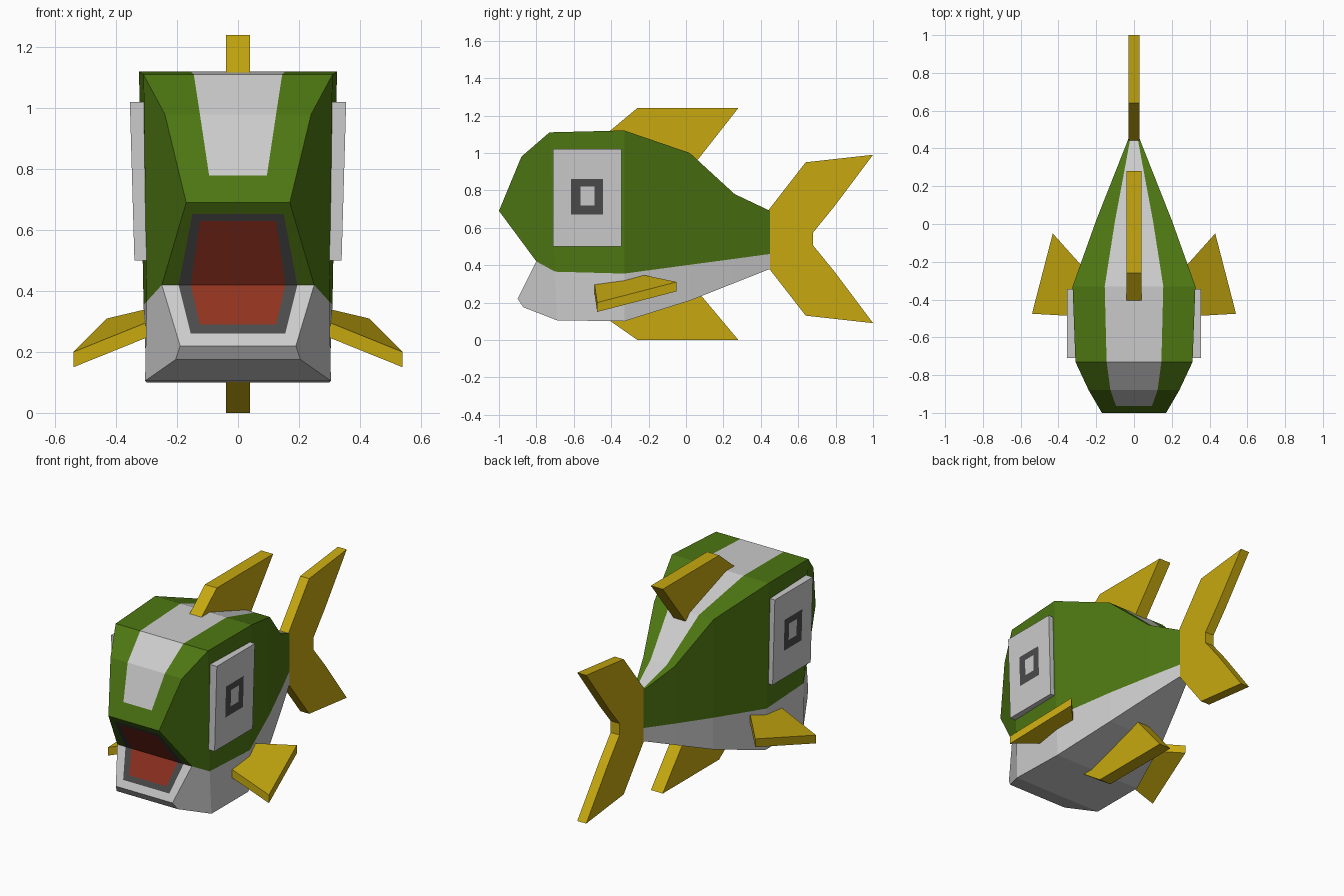
import bpy, bmesh

if "Cube" in bpy.data.objects:
    bpy.data.objects.remove(bpy.data.objects["Cube"])

COLOURS = {"green": (.074, .181, .006), "grey": (.8, .8, .8), "dark": (.07, .07, .072),
           "red": (.28, .032, .014), "yellow": (.57, .397, .005)}
MATS = {}
for key, rgb in COLOURS.items():
    MATS[key] = bpy.data.materials.new(key)
    MATS[key].diffuse_color = (*rgb, 1)


def build(name, polys):
    """Make one welded object from (points, colour) polygons."""
    bm = bmesh.new()
    keys = list(dict.fromkeys(c for _, c in polys))
    for pts, colour in polys:
        bm.faces.new([bm.verts.new(p) for p in pts]).material_index = keys.index(colour)
    bmesh.ops.remove_doubles(bm, verts=bm.verts, dist=1e-4)
    bmesh.ops.recalc_face_normals(bm, faces=bm.faces)
    me = bpy.data.meshes.new(name)
    bm.to_mesh(me)
    bm.free()
    for k in keys:
        me.materials.append(MATS[k])
    ob = bpy.data.objects.new(name, me)
    bpy.context.collection.objects.link(ob)


def flip(pts):
    return [(-x, y, z) for x, y, z in pts]


def strip(a, b, colour, closed=False):
    """Quads between two matching point rows."""
    n = len(a)
    return [([a[i], a[(i + 1) % n], b[(i + 1) % n], b[i]], colour)
            for i in range(n if closed else n - 1)]


def panel(start, end, layers):
    """Flat tapering panel with nested coloured bands; layer = (w0, w1, reach, colour)."""
    rows = []
    for w0, w1, t, _ in layers:
        y, z = (s + (e - s) * t for s, e in zip(start, end))
        rows.append([(-w0, *start), (-w1, y, z), (w1, y, z), (w0, *start)])
    out = []
    for a, b, layer in zip(rows, rows[1:], layers):
        out += strip(a, b, layer[3])
    return out + [(rows[-1], layers[-1][3])]


def prism(a, b, colour):
    return [(a, colour), (b, colour)] + strip(a, b, colour, True)


def fin(name, profile, hw):
    build(name, prism([(-hw, y, z) for y, z in profile],
                      [(hw, y, z) for y, z in profile], "yellow"))


# body lines, each (half width, y, z): back edge, back stripe, waist, keel
back = [(.24, -.88, .98), (.31, -.73, 1.11), (.325, -.33, 1.12),
        (.2, .02, 1.0), (.105, .26, .78), (.03, .45, .69)]
stripe = [(w, y, z) for w, (_, y, z) in zip((.125, .145, .155, .1, .055, .02), back)]
waist = [(.25, -.8, .42), (.30, -.7, .365), (.31, -.33, .355),
         (.195, .02, .402), (.105, .26, .434), (.03, .45, .46)]
keel = [(.19, -.9, .22), (.205, -.87, .175), (.305, -.69, .105), (.30, -.33, .10),
        (.195, .02, .21), (.105, .26, .305), (.03, .45, .38)]
lip = (.17, -1, .69)

# flanks and back, mirrored
half = strip(back, stripe, "green")
half += strip(back[1:], waist[1:], "green") + strip(waist[1:], keel[2:], "grey")
half += [([lip, back[0], back[1], waist[1], waist[0]], "green"),
         ([waist[0], waist[1], keel[2], keel[1], keel[0]], "grey")]
body = half + [(flip(p), c) for p, c in half]
# back stripe, underside and rear cap
body += strip(stripe, flip(stripe), "grey") + strip(keel, flip(keel), "grey")
top_end = [back[-1], stripe[-1]]
body += [(top_end + flip(top_end[::-1]) + flip(waist[-1:]) + waist[-1:], "green"),
         ([waist[-1], keel[-1]] + flip([keel[-1], waist[-1]]), "grey")]
# snout, upper mouth, lower mouth
body += panel((-.88, .98), (-1, .69), [(.24, .17, 1, "green"), (.125, .095, .69, "grey")])
body += panel((-.8, .42), (-1, .69), [(.25, .17, 1, "green"), (.195, .15, .86, "dark"),
                                      (.155, .125, .78, "red")])
body += panel((-.8, .42), (-.9, .22), [(.25, .19, 1, "grey"), (.195, .155, .8, "dark"),
                                       (.155, .125, .65, "red")])
build("fish_body", body)


# eye plates with nested square pupil
def eye_loop(y0, y1, z0, z1, dx=0):
    return [(.34 + .015 * (z - .5) / .52 - dx, y, z)
            for y, z in ((y0, z0), (y1, z0), (y1, z1), (y0, z1))]


plate = (-.71, -.345, .5, 1.02)
rim, inner = eye_loop(*plate), eye_loop(*plate, .05)
iris, pupil = eye_loop(-.615, -.445, .67, .86), eye_loop(-.565, -.49, .72, .82)
eye = [(inner, "grey"), (pupil, "grey")] + strip(inner, rim, "grey", True)
eye += strip(rim, iris, "grey", True) + strip(iris, pupil, "dark", True)
build("right_eye", eye)
build("left_eye", [(flip(p), c) for p, c in eye])

# upright fins
fin("back_fin", [(-.41, 1.115), (-.26, 1.24), (.28, 1.24), (.06, .96)], .04)
fin("belly_fin", [(-.41, .105), (-.26, 0), (.28, 0), (.07, .25)], .04)
upper = [(.43, .68), (.64, .95), (1, .99), (.79, .71), (.68, .575)]
fin("tail_fin", upper + [(y, 1.08 - z) for y, z in upper[::-1]], .03)

# side fins
top = [(.28, -.49, .305), (.54, -.475, .2), (.43, -.05, .31), (.26, -.24, .35)]
side_fin = prism(top, [(x, y, z - .05) for x, y, z in top], "yellow")
build("right_side_fin", side_fin)
build("left_side_fin", [(flip(p), c) for p, c in side_fin])

for m in bpy.data.materials:
    if m.users and not m.is_grease_pencil:
        m.use_nodes = True
        m.node_tree.nodes["Principled BSDF"].inputs["Base Color"].default_value = m.diffuse_color
